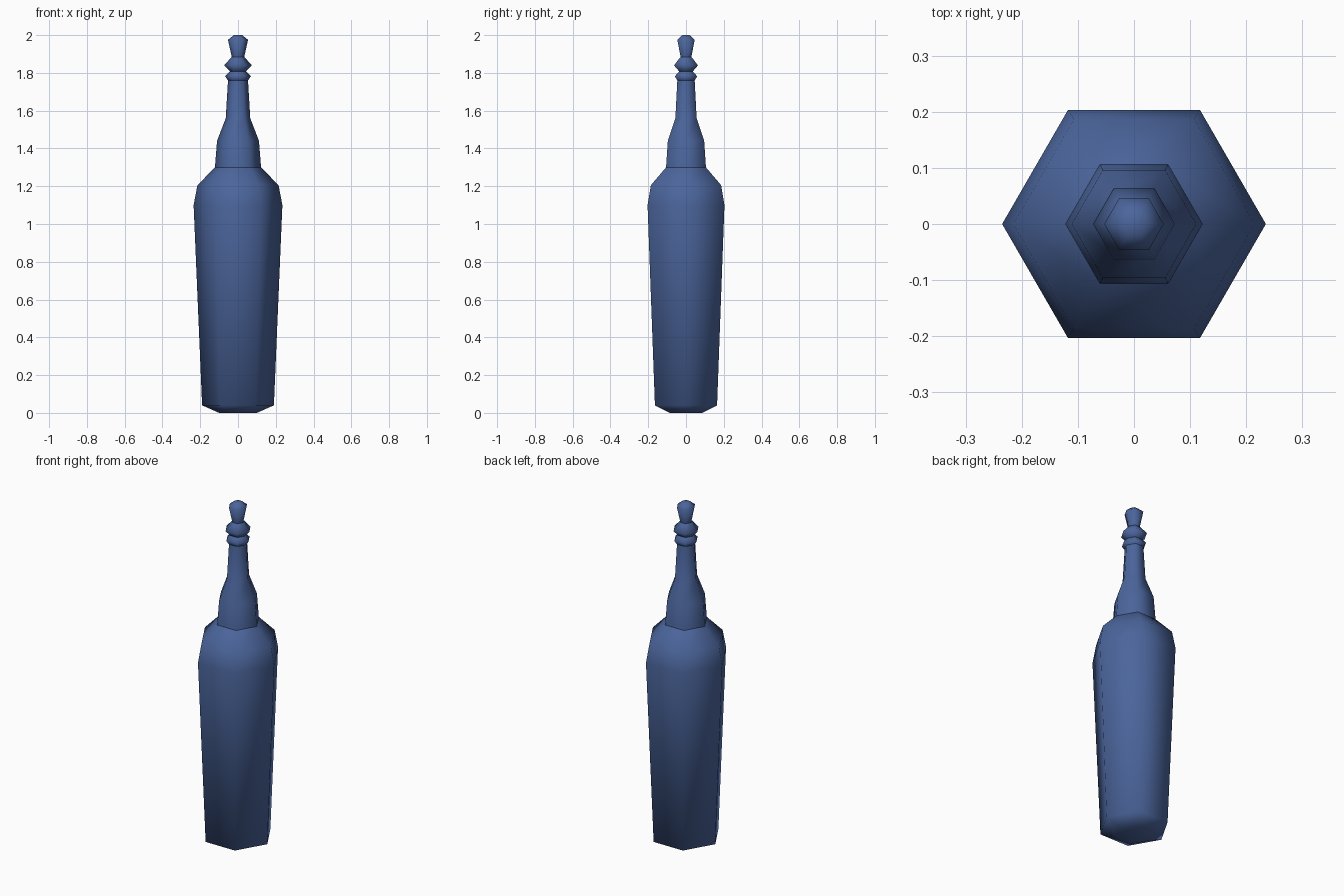
import bpy, bmesh, math

if "Cube" in bpy.data.objects:
    bpy.data.objects.remove(bpy.data.objects["Cube"])

SIDES = 6
blue = bpy.data.materials.new("blue_glass")
blue.diffuse_color = (0.07, 0.13, 0.33, 1)
blue.use_nodes = True
blue.node_tree.nodes["Principled BSDF"].inputs["Base Color"].default_value = blue.diffuse_color


def lathe(name, profile, cap_bottom=False, cap_top=False):
    """Six-sided turned part from (radius, height) pairs."""
    bm = bmesh.new()
    rings = []
    for r, z in profile:
        rings.append([bm.verts.new((r * math.cos(math.tau * i / SIDES),
                                    r * math.sin(math.tau * i / SIDES), z))
                      for i in range(SIDES)])
    for a, b in zip(rings, rings[1:]):
        for i in range(SIDES):
            j = (i + 1) % SIDES
            bm.faces.new((a[i], a[j], b[j], b[i]))
    if cap_bottom:
        bm.faces.new(rings[0][::-1])
    if cap_top:
        bm.faces.new(rings[-1])
    for f in bm.faces:
        f.smooth = True
    mesh = bpy.data.meshes.new(name)
    bm.to_mesh(mesh)
    bm.free()
    mesh.materials.append(blue)
    obj = bpy.data.objects.new(name, mesh)
    bpy.context.collection.objects.link(obj)
    return obj


# Tapered body with chamfered foot and sloping shoulder
lathe("bottle_body", [(0.10, 0), (0.19, 0.04), (0.235, 1.10),
                      (0.215, 1.205), (0.122, 1.30)], cap_bottom=True)
# Neck
lathe("bottle_neck", [(0.122, 1.30), (0.111, 1.44), (0.065, 1.56), (0.053, 1.76)])
# Two rings around the mouth
lathe("lower_ring", [(0.053, 1.76), (0.068, 1.782), (0.042, 1.808)])
lathe("upper_ring", [(0.042, 1.808), (0.073, 1.84), (0.033, 1.885)])
# Flared stopper
lathe("stopper", [(0.033, 1.885), (0.053, 1.975), (0.022, 2.0)], cap_top=True)
